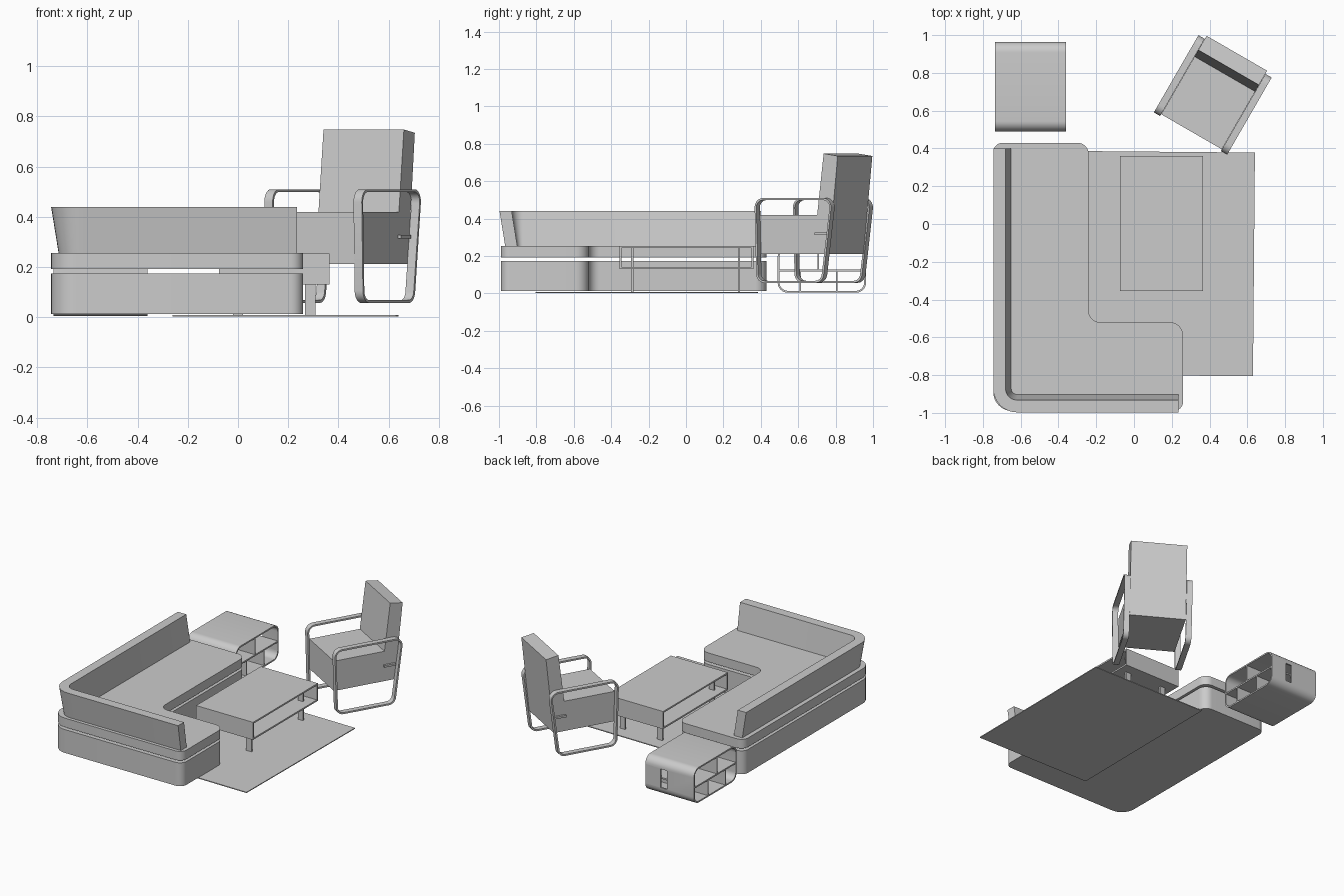
import bpy, bmesh, math
from mathutils import Vector

cube = bpy.data.objects.get("Cube")
if cube:
    bpy.data.objects.remove(cube, do_unlink=True)

grey = bpy.data.materials.new("plain_grey")
grey.use_nodes = True
colour = (0.6, 0.6, 0.6, 1)
grey.diffuse_color = colour
grey.node_tree.nodes["Principled BSDF"].inputs["Base Color"].default_value = colour


def fillet(corners, closed=True, segs=8):
    """Round each (u, v, radius) corner of a path."""
    out, n = [], len(corners)
    for i, (u, v, r) in enumerate(corners):
        p = Vector((u, v))
        if r == 0 or (not closed and i in (0, n - 1)):
            out.append(p)
            continue
        a = (Vector(corners[i - 1][:2]) - p).normalized()
        b = (Vector(corners[(i + 1) % n][:2]) - p).normalized()
        half = a.angle(b) / 2
        centre = p + (a + b).normalized() * r / math.sin(half)
        start = p + a * r / math.tan(half) - centre
        sweep = start.angle_signed(p + b * r / math.tan(half) - centre)
        for k in range(segs + 1):
            t = -sweep * k / segs
            c, s = math.cos(t), math.sin(t)
            out.append(centre + Vector((start.x * c - start.y * s, start.x * s + start.y * c)))
    return out


def finish(name, bm, smooth=True):
    bmesh.ops.recalc_face_normals(bm, faces=bm.faces)
    mesh = bpy.data.meshes.new(name)
    bm.to_mesh(mesh)
    bm.free()
    mesh.materials.append(grey)
    ob = bpy.data.objects.new(name, mesh)
    bpy.context.collection.objects.link(ob)
    if smooth:
        bpy.ops.object.select_all(action='DESELECT')
        ob.select_set(True)
        bpy.context.view_layer.objects.active = ob
        bpy.ops.object.shade_smooth_by_angle(angle=math.radians(35))
    return ob


def loft(name, loops, ring=False):
    """Skin closed loops in order; cap the ends, or join last to first."""
    bm = bmesh.new()
    rows = [[bm.verts.new(p) for p in loop] for loop in loops]
    pairs = list(zip(rows, rows[1:])) + ([(rows[-1], rows[0])] if ring else [])
    for a, b in pairs:
        for i in range(len(a)):
            j = (i + 1) % len(a)
            bm.faces.new((a[i], a[j], b[j], b[i]))
    if not ring:
        bm.faces.new(rows[0])
        bm.faces.new(rows[-1])
    return finish(name, bm)


def slab(name, outline, z0, z1):
    return loft(name, [[(p.x, p.y, z) for p in outline] for z in (z0, z1)])


def side_prism(name, outline, x0, x1):
    return loft(name, [[(x, p.x, p.y) for p in outline] for x in (x0, x1)])


def side_tube(name, corners, wall, radius, x0, x1):
    """Rounded four-sided frame in the y-z plane, open along x."""
    signs = ((-1, -1), (1, -1), (1, 1), (-1, 1))
    outer = fillet([(u, v, radius) for u, v in corners])
    inner = fillet([(u - s * wall, v - t * wall, max(radius - wall, 0))
                    for (u, v), (s, t) in zip(corners, signs)])
    loops = [(x0, outer), (x1, outer), (x1, inner), (x0, inner)]
    return loft(name, [[(x, p.x, p.y) for p in loop] for x, loop in loops], ring=True)


def box(name, x0, x1, y0, y1, z0, z1):
    rect = [Vector(p) for p in ((x0, y0), (x1, y0), (x1, y1), (x0, y1))]
    return slab(name, rect, z0, z1)


def rect_yz(y0, y1, z0, z1):
    return [(y0, z0), (y1, z0), (y1, z1), (y0, z1)]


# Corner sofa: plinth and seat cushion with a gap between
sofa = fillet([(-0.745, -0.99, 0.1), (0.26, -0.99, 0.05), (0.26, -0.52, 0.07),
               (-0.24, -0.52, 0.06), (-0.24, 0.43, 0.06), (-0.745, 0.43, 0.05)])
slab("sofa_plinth", sofa, 0.012, 0.175)
slab("sofa_seat", sofa, 0.192, 0.255)

# Flared backrest following two sides of the sofa
rails = []
for off, z in ((0.03, 0.255), (0.095, 0.255), (0.065, 0.44), (0.0, 0.44)):
    path = fillet([(-0.745 + off, 0.40, 0), (-0.745 + off, -0.997 + off, 0.125 - off),
                   (0.235, -0.997 + off, 0)], closed=False)
    rails.append([(p.x, p.y, z) for p in path])
loft("sofa_backrest", list(zip(*rails)))

# Rug
rug = box("rug", -0.445, 0.445, -0.592, 0.592, 0.002, 0.008)
rug.location = (0.19, -0.21, 0)
rug.rotation_euler.z = math.radians(-0.5)

# Coffee table
side_tube("coffee_table_frame", rect_yz(-0.355, 0.36, 0.13, 0.253), 0.011, 0, -0.075, 0.365)
for x in (0.0, 0.288):
    for y in (-0.287, 0.283):
        box("coffee_table_leg", x - 0.02, x + 0.02, y - 0.006, y + 0.006, 0.005, 0.243)

# Side cabinet with shelf, dividers and a slot in the back end
X0, X1 = -0.735, -0.36
cabinet = side_tube("cabinet_shell", rect_yz(0.49, 0.963, 0.004, 0.25), 0.01, 0.055, X0, X1)
cutter = box("slot_cutter", -0.528, -0.478, 0.93, 1.0, 0.06, 0.19)
cutter.hide_render = True
cutter.hide_viewport = True
cut = cabinet.modifiers.new("slot", 'BOOLEAN')
cut.operation = 'DIFFERENCE'
cut.solver = 'EXACT'
cut.object = cutter
box("cabinet_shelf", X0, X1, 0.498, 0.955, 0.118, 0.128)
for y, z0, z1 in ((0.612, 0.012, 0.119), (0.805, 0.012, 0.119), (0.706, 0.127, 0.242)):
    box("cabinet_divider", X0, X1, y - 0.004, y + 0.004, z0, z1)

# Armchair, built facing front and then turned
chair = [
    side_prism("chair_seat", [Vector(p) for p in (
        (-0.225, 0.212), (0.2, 0.212), (0.222, 0.42), (-0.225, 0.42))], -0.185, 0.185),
    side_prism("chair_backrest", [Vector(p) for p in (
        (0.128, 0.42), (0.222, 0.42), (0.255, 0.735), (0.168, 0.748))], -0.185, 0.185),
]
loop = [(-0.225, 0.057), (0.185, 0.057), (0.243, 0.51), (-0.237, 0.51)]
for side in (-1, 1):
    x0, x1 = sorted((side * 0.186, side * 0.224))
    chair.append(side_tube("chair_arm_loop", loop, 0.011, 0.05, x0, x1))
    x0, x1 = sorted((side * 0.184, side * 0.2))
    chair.append(box("chair_bracket", x0, x1, 0.12, 0.2, 0.313, 0.327))
for part in chair:
    part.location = (0.417, 0.683, 0)
    part.rotation_euler.z = math.radians(-30)
